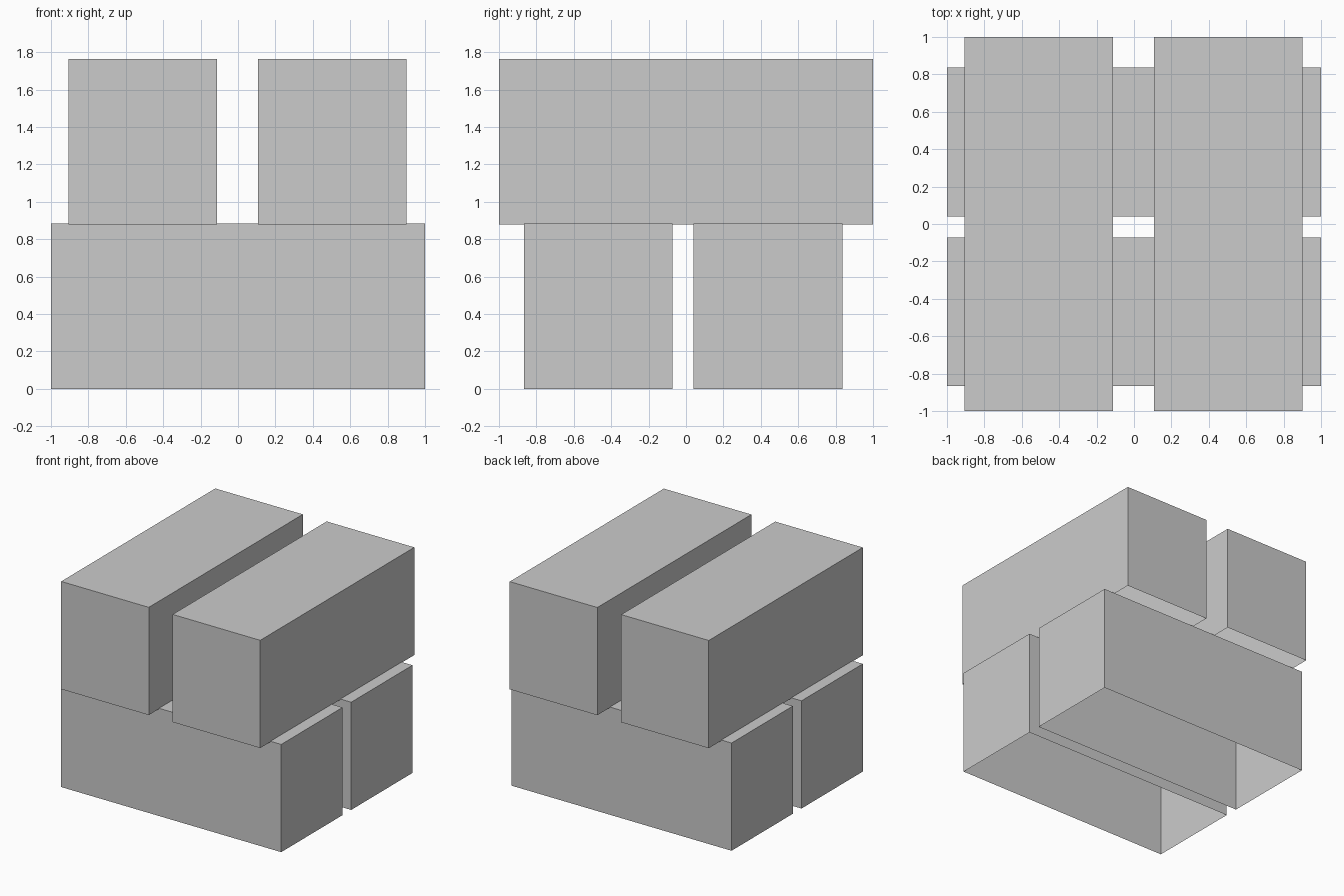
import bpy
import bmesh

if "Cube" in bpy.data.objects:
    bpy.data.objects.remove(bpy.data.objects["Cube"])

LENGTH, WIDTH, HEIGHT = 2.0, 0.796, 0.885


def beam(name, x, y, z, size_x, size_y):
    """Box with its underside left open, standing on height z."""
    bm = bmesh.new()
    bmesh.ops.create_cube(bm, size=1)
    bm.normal_update()
    underside = [f for f in bm.faces if f.normal.z < -0.5]
    bmesh.ops.delete(bm, geom=underside, context='FACES_ONLY')
    bmesh.ops.scale(bm, vec=(size_x, size_y, HEIGHT), verts=bm.verts)
    bmesh.ops.translate(bm, vec=(x, y, z + HEIGHT / 2), verts=bm.verts)
    mesh = bpy.data.meshes.new(name)
    bm.to_mesh(mesh)
    bm.free()
    bpy.context.collection.objects.link(bpy.data.objects.new(name, mesh))


# Lower pair of beams, running left to right
for name, y in (("lower_front_beam", -0.469), ("lower_back_beam", 0.439)):
    beam(name, 0, y, 0, LENGTH, WIDTH)

# Upper pair of beams, laid across, sunk very slightly into the lower pair
for name, x in (("upper_left_beam", -0.509), ("upper_right_beam", 0.504)):
    beam(name, x, 0, 0.88, WIDTH, LENGTH)
